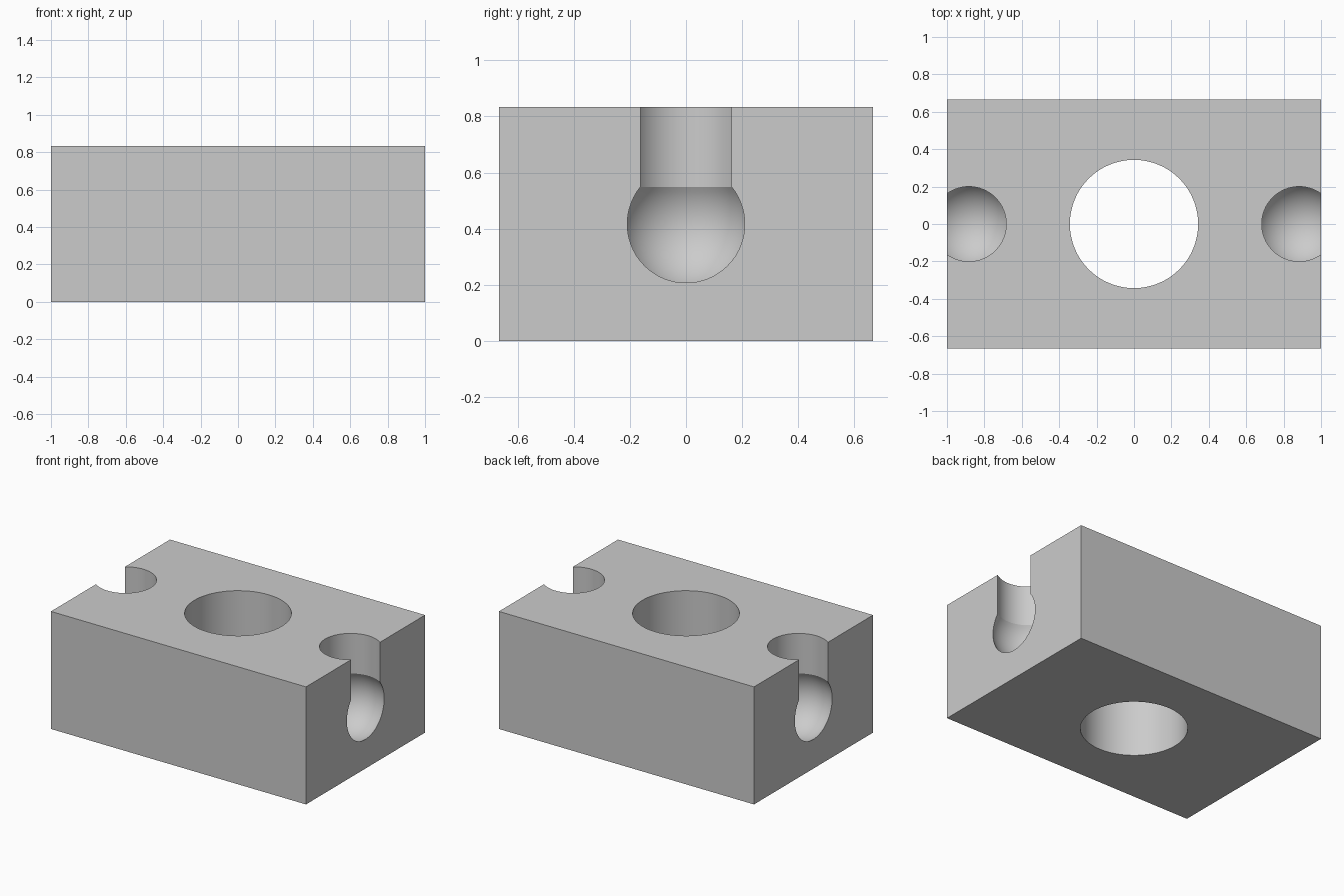
import bpy
import bmesh
from math import asin, cos, sin, pi

WIDTH, DEPTH, HEIGHT = 2.0, 1.333, 0.833
HOLE_R = 0.343
SLOT_X, SLOT_R = 0.883, 0.2
BALL_R, BALL_Z = 0.24, HEIGHT / 2

if "Cube" in bpy.data.objects:
    bpy.data.objects.remove(bpy.data.objects["Cube"])

grey = bpy.data.materials.new("plain grey")
grey.use_nodes = True
colour = (0.6, 0.6, 0.6, 1)
grey.diffuse_color = colour
grey.node_tree.nodes["Principled BSDF"].inputs["Base Color"].default_value = colour


def make_object(name, bm, x=0.0, z=0.0):
    bmesh.ops.recalc_face_normals(bm, faces=bm.faces)
    mesh = bpy.data.meshes.new(name)
    bm.to_mesh(mesh)
    bm.free()
    mesh.materials.append(grey)
    obj = bpy.data.objects.new(name, mesh)
    obj.location = (x, 0, z)
    bpy.context.collection.objects.link(obj)
    return obj


def lathe(name, profile, x, steps=64):
    """Turn a closed (radius, height) profile about a vertical axis."""
    bm = bmesh.new()
    points = [bm.verts.new((r, 0, z)) for r, z in profile]
    edges = [bm.edges.new(pair) for pair in zip(points, points[1:])]
    bmesh.ops.spin(bm, geom=points + edges, axis=(0, 0, 1), cent=(0, 0, 0),
                   angle=2 * pi, steps=steps)
    bmesh.ops.remove_doubles(bm, verts=bm.verts, dist=1e-5)
    return make_object(name, bm, x)


# Block
bm = bmesh.new()
bmesh.ops.create_cube(bm, size=1)
bmesh.ops.scale(bm, vec=(WIDTH, DEPTH, HEIGHT), verts=bm.verts)
block = make_object("block", bm, z=HEIGHT / 2)

# Through hole cutter
over = HEIGHT + 0.1
cutters = [lathe("centre_hole_cutter",
                 [(0, -0.1), (HOLE_R, -0.1), (HOLE_R, over), (0, over)], 0)]

# Ball sockets with a round neck opening at the top
rim = asin((BALL_R ** 2 - SLOT_R ** 2) ** 0.5 / BALL_R)
rings = 24
angles = [-pi / 2 + (rim + pi / 2) * i / rings for i in range(rings + 1)]
socket = [(BALL_R * cos(a), BALL_Z + BALL_R * sin(a)) for a in angles]
socket += [(SLOT_R, over), (0, over)]
for side, x in (("left", SLOT_X), ("right", -SLOT_X)):
    cutters.append(lathe(side + "_socket_cutter", socket, x))

# Carve the block
bpy.context.view_layer.objects.active = block
for cutter in cutters:
    cut = block.modifiers.new(cutter.name, "BOOLEAN")
    cut.operation = "DIFFERENCE"
    cut.solver = "EXACT"
    cut.object = cutter
    bpy.ops.object.modifier_apply(modifier=cut.name)
for cutter in cutters:
    bpy.data.objects.remove(cutter)

# Smooth the curved walls, keep the edges sharp
bpy.ops.object.select_all(action="DESELECT")
block.select_set(True)
bpy.ops.object.shade_smooth_by_angle(angle=pi / 6)
